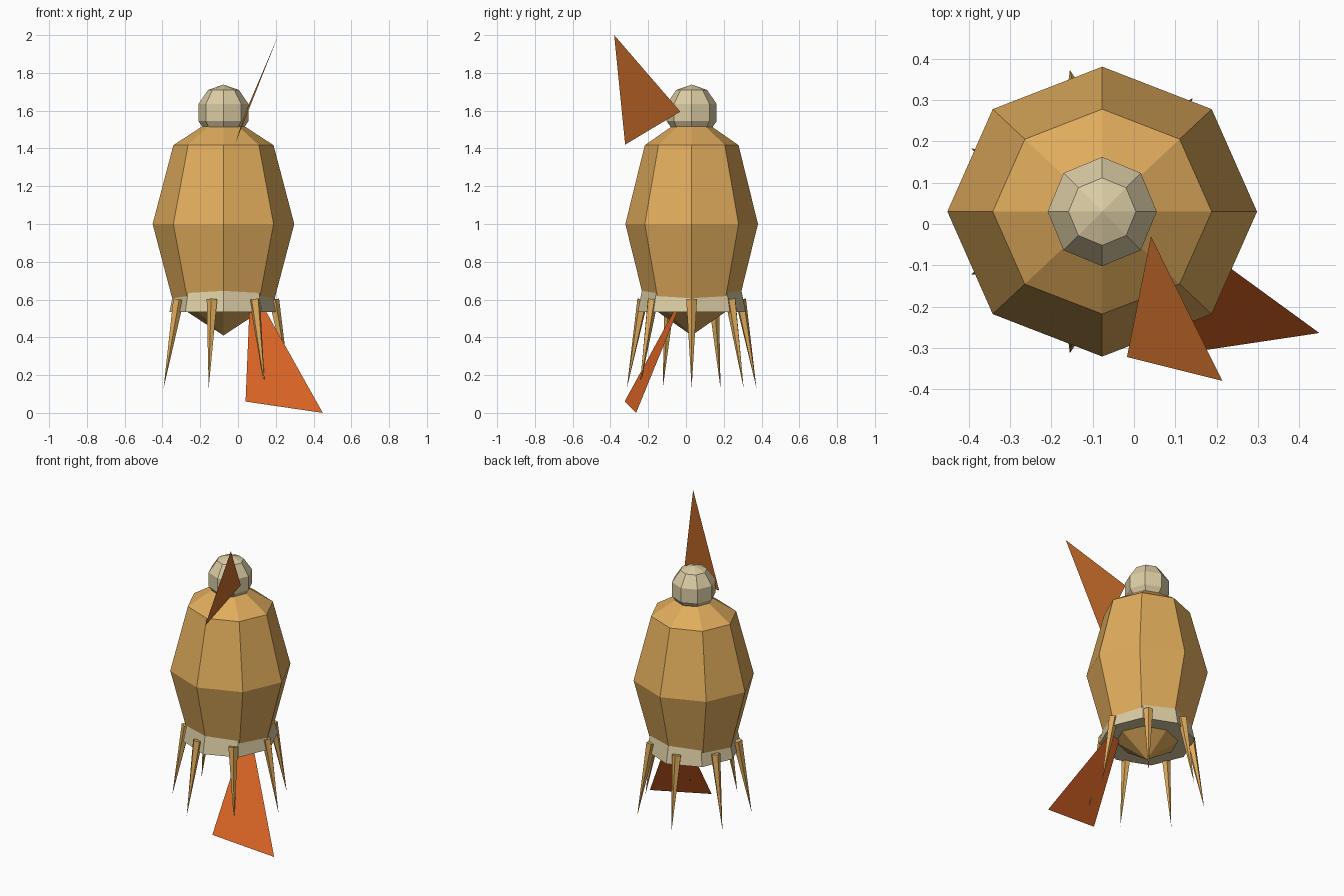
import bpy, bmesh, math
from mathutils import Vector

if "Cube" in bpy.data.objects:
    bpy.data.objects.remove(bpy.data.objects["Cube"])

CX, CY = -0.077, 0.03  # axis of the body


def material(name, r, g, b):
    def lin(c):
        c /= 255
        return c / 12.92 if c <= 0.04045 else ((c + 0.055) / 1.055) ** 2.4
    m = bpy.data.materials.new(name)
    m.diffuse_color = (lin(r), lin(g), lin(b), 1)
    m.use_nodes = True
    m.node_tree.nodes["Principled BSDF"].inputs["Base Color"].default_value = m.diffuse_color
    return m


TAN = material("tan", 224, 172, 92)
CREAM = material("cream", 219, 204, 164)
RUST = material("rust", 205, 112, 44)
ORANGE = material("orange", 222, 102, 37)


def add(name, bm, mat, loc=(0, 0, 0)):
    bmesh.ops.recalc_face_normals(bm, faces=bm.faces[:])
    me = bpy.data.meshes.new(name)
    bm.to_mesh(me)
    bm.free()
    me.materials.append(mat)
    ob = bpy.data.objects.new(name, me)
    ob.location = loc
    bpy.context.collection.objects.link(ob)
    return ob


def ball(name, rings, radii, z, mat):
    """Faceted eight-sided ellipsoid."""
    bm = bmesh.new()
    bmesh.ops.create_uvsphere(bm, u_segments=8, v_segments=rings, radius=1)
    bmesh.ops.scale(bm, vec=radii, verts=bm.verts)
    return add(name, bm, mat, (CX, CY, z))


def spike(name, base, tip, radius, sides, mat):
    """Pointed cone from base to tip."""
    axis = Vector(tip) - Vector(base)
    bm = bmesh.new()
    bmesh.ops.create_cone(bm, cap_ends=True, segments=sides, radius1=radius,
                          radius2=0, depth=axis.length)
    bmesh.ops.translate(bm, vec=(0, 0, axis.length / 2), verts=bm.verts)
    ob = add(name, bm, mat, base)
    ob.rotation_euler = axis.to_track_quat('Z', 'Y').to_euler()
    return ob


def fin(name, points, mat):
    """Single flat triangle."""
    bm = bmesh.new()
    bm.faces.new([bm.verts.new(p) for p in points])
    return add(name, bm, mat)


# Body and head
ball("body", 4, (0.375, 0.351, 0.59), 1.0, TAN)
ball("head", 5, (0.139, 0.139, 0.148), 1.59, CREAM)

# Tapered collar around the bottom of the body
bm = bmesh.new()
bmesh.ops.create_cone(bm, cap_ends=True, segments=8, radius1=0.286,
                      radius2=0.25, depth=0.18)
add("collar", bm, CREAM, (CX, CY, 0.535 + 0.09))

# Ring of seven splayed legs
for i in range(7):
    a = 2 * math.pi * i / 7
    c, s = math.cos(a), math.sin(a)
    spike("leg_%d" % (i + 1),
          (CX + 0.265 * c, CY + 0.265 * s, 0.60),
          (CX + 0.352 * c, CY + 0.352 * s, 0.13), 0.03, 5, TAN)

# Flat fins at the head and below the body
fin("head_fin", [(0.214, -0.38, 2.0), (-0.017, -0.322, 1.42),
                 (0.041, -0.03, 1.595)], RUST)
fin("tail_fin", [(0.04, -0.325, 0.06), (0.449, -0.264, 0.0),
                 (0.066, 0.015, 0.684)], ORANGE)
